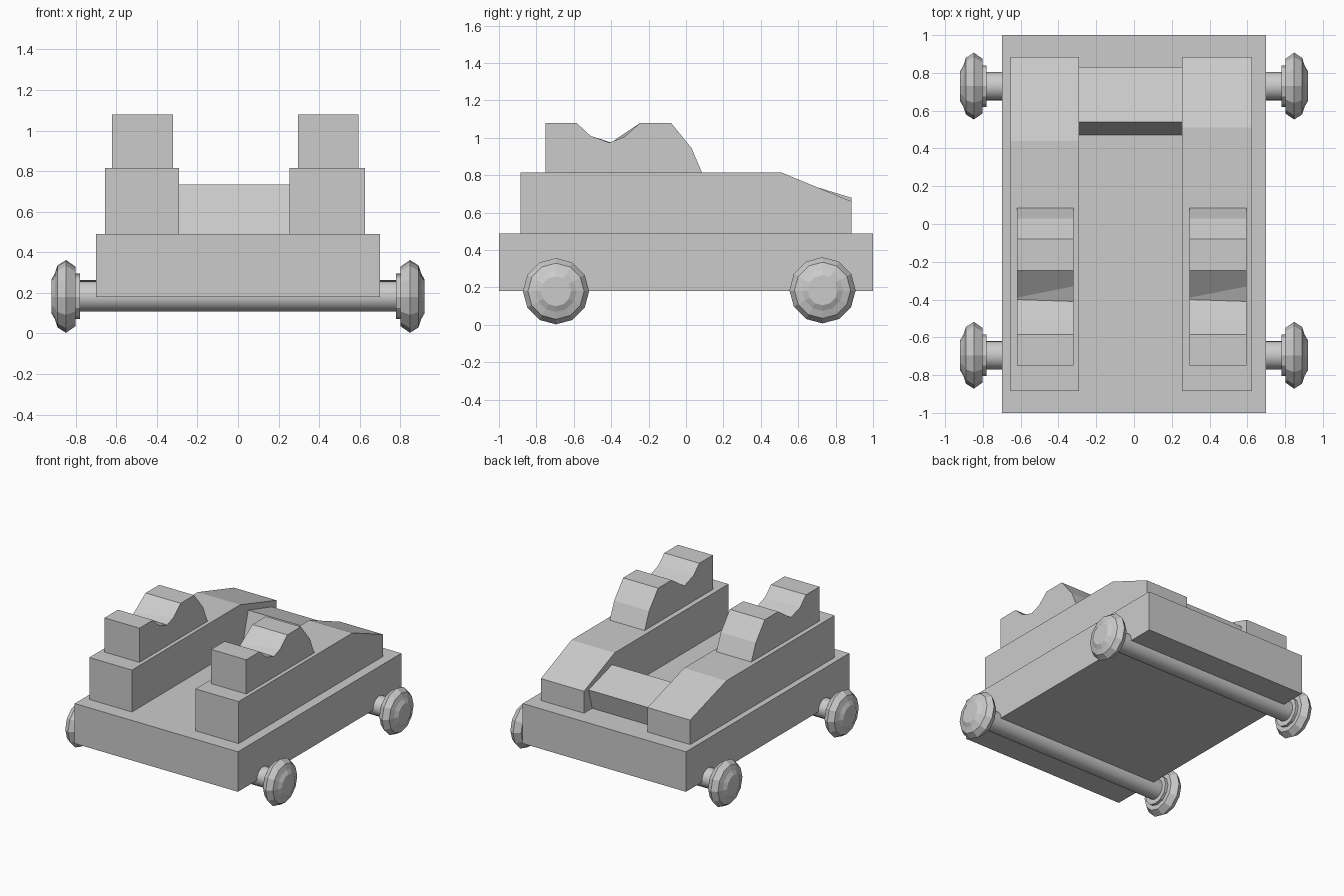
import bpy
import math

cube = bpy.data.objects.get("Cube")
if cube:
    bpy.data.objects.remove(cube)

GREY = (0.6, 0.6, 0.6, 1)
mat = bpy.data.materials.new("plain grey")
mat.use_nodes = True
mat.diffuse_color = GREY
mat.node_tree.nodes["Principled BSDF"].inputs["Base Color"].default_value = GREY


def add_mesh(name, verts, faces):
    mesh = bpy.data.meshes.new(name)
    mesh.from_pydata(verts, [], faces)
    mesh.materials.append(mat)
    obj = bpy.data.objects.new(name, mesh)
    bpy.context.collection.objects.link(obj)
    return obj


def prism(name, x0, x1, profile, far_profile=None):
    """Extrude a clockwise (y, z) profile from x0 to x1."""
    n = len(profile)
    verts = [(x0, y, z) for y, z in profile]
    verts += [(x1, y, z) for y, z in far_profile or profile]
    faces = [tuple(reversed(range(n))), tuple(range(n, 2 * n))]
    faces += [(i, (i + 1) % n, n + (i + 1) % n, n + i) for i in range(n)]
    # The profile runs clockwise, so turn every face outward
    return add_mesh(name, verts, [f[::-1] for f in faces])


def lathe(name, profile, sides, y, z, side=1):
    """Spin (x, radius) points about a line parallel to x."""
    verts, faces = [], []
    for x, r in profile:
        for k in range(sides):
            a = 2 * math.pi * k / sides
            verts.append((side * x, y + r * math.sin(a), z + r * math.cos(a)))
    for j in range(len(profile) - 1):
        for k in range(sides):
            a, b = j * sides + k, j * sides + (k + 1) % sides
            faces.append((a, a + sides, b + sides, b))
    last = (len(profile) - 1) * sides
    faces += [tuple(range(sides)), tuple(reversed(range(last, last + sides)))]
    if side < 0:
        faces = [f[::-1] for f in faces]
    return add_mesh(name, verts, faces)


# Bed
prism("bed", -0.70, 0.70, [(-1, 0.18), (-1, 0.49), (1, 0.49), (1, 0.18)])

# Side cheeks with sloping tails, and stepped blocks with a trunnion notch
for label, x0, x1, bx0, bx1, slope_y, tail_z in (
        ("right", -0.655, -0.29, -0.62, -0.32, 0.44, 0.68),
        ("left", 0.255, 0.625, 0.295, 0.595, 0.51, 0.66)):
    prism(label + "_cheek", x0, x1,
          [(-0.885, 0.49), (-0.885, 0.815), (slope_y, 0.815),
           (0.885, tail_z), (0.885, 0.49)])
    front = [(-0.75, 0.815), (-0.75, 1.08), (-0.585, 1.08), (-0.51, 1.01)]
    back = [(-0.245, 1.08), (-0.08, 1.08), (0.03, 0.945), (0.085, 0.815)]
    prism(label + "_notched_block", bx0, bx1,
          front + [(-0.40, 0.975), (-0.39, 0.982)] + back,
          front + [(-0.41, 0.975), (-0.33, 1.005)] + back)

# Tilted cross block between the cheeks
prism("cross_block", -0.29, 0.255,
      [(0.47, 0.49), (0.54, 0.735), (0.83, 0.65), (0.785, 0.49)])

# Axles and wheels
wheel_profile = [(0.78, 0.11), (0.802, 0.11), (0.802, 0.145), (0.848, 0.177),
                 (0.89, 0.15), (0.903, 0.11), (0.92, 0.08)]
for label, y, z in (("front", -0.695, 0.18), ("back", 0.73, 0.185)):
    axle = lathe(label + "_axle", [(-0.8, 0.075), (0.8, 0.075)], 24, y, z + 0.003)
    bpy.ops.object.select_all(action="DESELECT")
    axle.select_set(True)
    bpy.context.view_layer.objects.active = axle
    bpy.ops.object.shade_smooth_by_angle()
    for name, side in (("left", 1), ("right", -1)):
        lathe(f"{label}_{name}_wheel", wheel_profile, 12, y, z, side)
